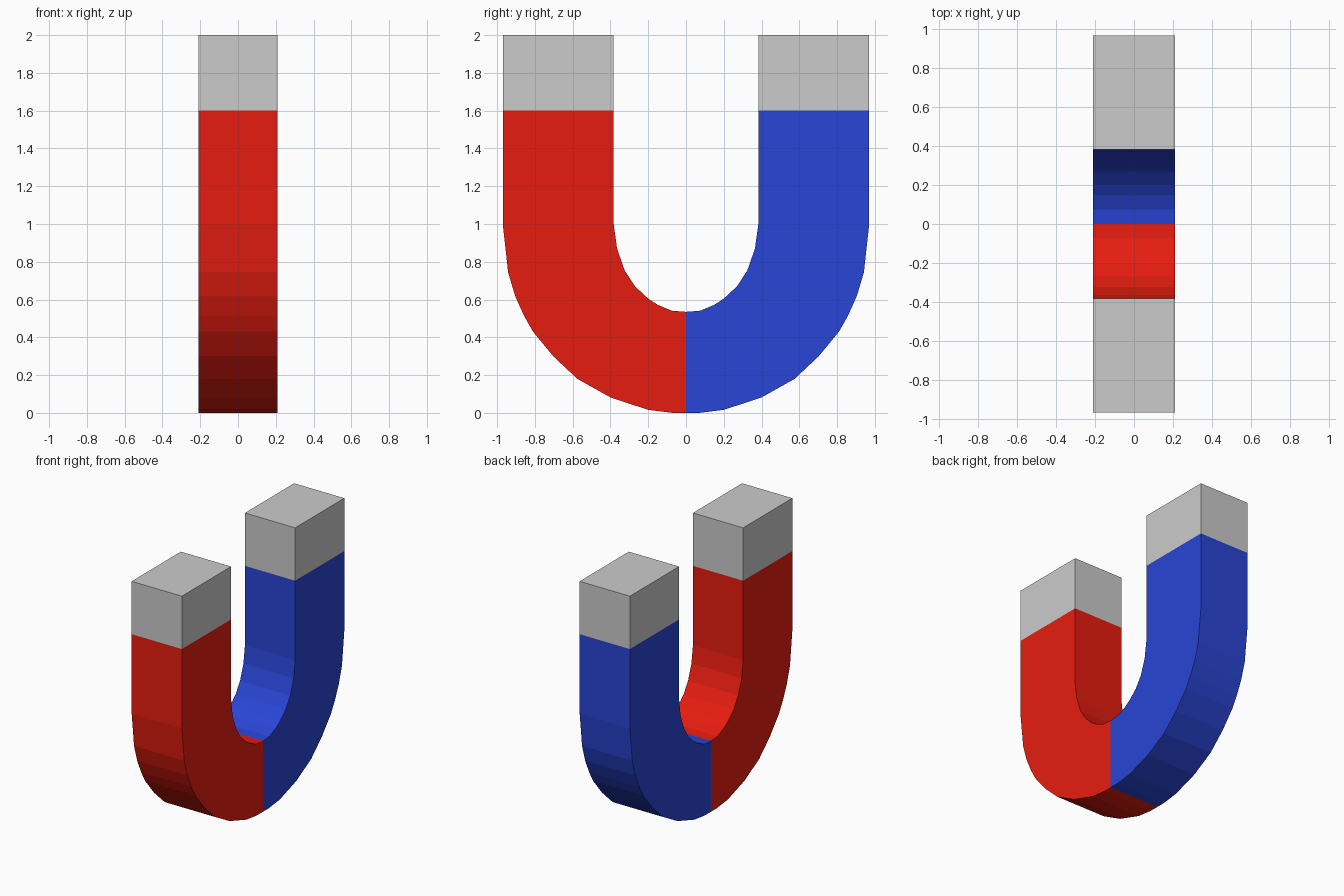
import bpy, bmesh

if "Cube" in bpy.data.objects:
    bpy.data.objects.remove(bpy.data.objects["Cube"])

HALF_WIDTH = 0.21

# Half of the U profile as (y, z): outer curve downwards, inner curve upwards
OUTER = [(0.97, 1.6), (0.97, 1.0), (0.942, 0.745), (0.905, 0.62), (0.858, 0.515),
         (0.81, 0.43), (0.703, 0.30), (0.575, 0.18), (0.40, 0.082), (0.20, 0.016),
         (0.07, 0.0), (0.0, 0.0)]
INNER = [(0.0, 0.535), (0.075, 0.541), (0.15, 0.572), (0.20, 0.605), (0.27, 0.67),
         (0.325, 0.755), (0.365, 0.87), (0.383, 1.0), (0.383, 1.6)]
TIP = [(0.97, 2.0), (0.97, 1.6), (0.383, 1.6), (0.383, 2.0)]


def extrude_profile(name, profile, side, color=None):
    """Extrude a (y, z) outline across x; side = -1 mirrors it in y."""
    bm = bmesh.new()
    face = bm.faces.new([bm.verts.new((-HALF_WIDTH, side * y, z)) for y, z in profile])
    result = bmesh.ops.extrude_face_region(bm, geom=[face], use_keep_orig=True)
    moved = [v for v in result["geom"] if isinstance(v, bmesh.types.BMVert)]
    bmesh.ops.translate(bm, verts=moved, vec=(2 * HALF_WIDTH, 0, 0))
    bmesh.ops.recalc_face_normals(bm, faces=bm.faces)
    mesh = bpy.data.meshes.new(name)
    bm.to_mesh(mesh)
    bm.free()
    if color:
        mat = bpy.data.materials.new(name + "_paint")
        mat.diffuse_color = (*color, 1)
        mat.use_nodes = True
        mat.node_tree.nodes["Principled BSDF"].inputs["Base Color"].default_value = mat.diffuse_color
        mesh.materials.append(mat)
    obj = bpy.data.objects.new(name, mesh)
    bpy.context.collection.objects.link(obj)
    return obj


# Painted halves of the horseshoe and their bare metal tips
for label, side, color in (("red", -1, (0.8, 0.012, 0.005)),
                           ("blue", 1, (0.022, 0.06, 0.67))):
    extrude_profile(label + "_half", OUTER + INNER, side, color)
    extrude_profile(label + "_side_tip", TIP, side)
